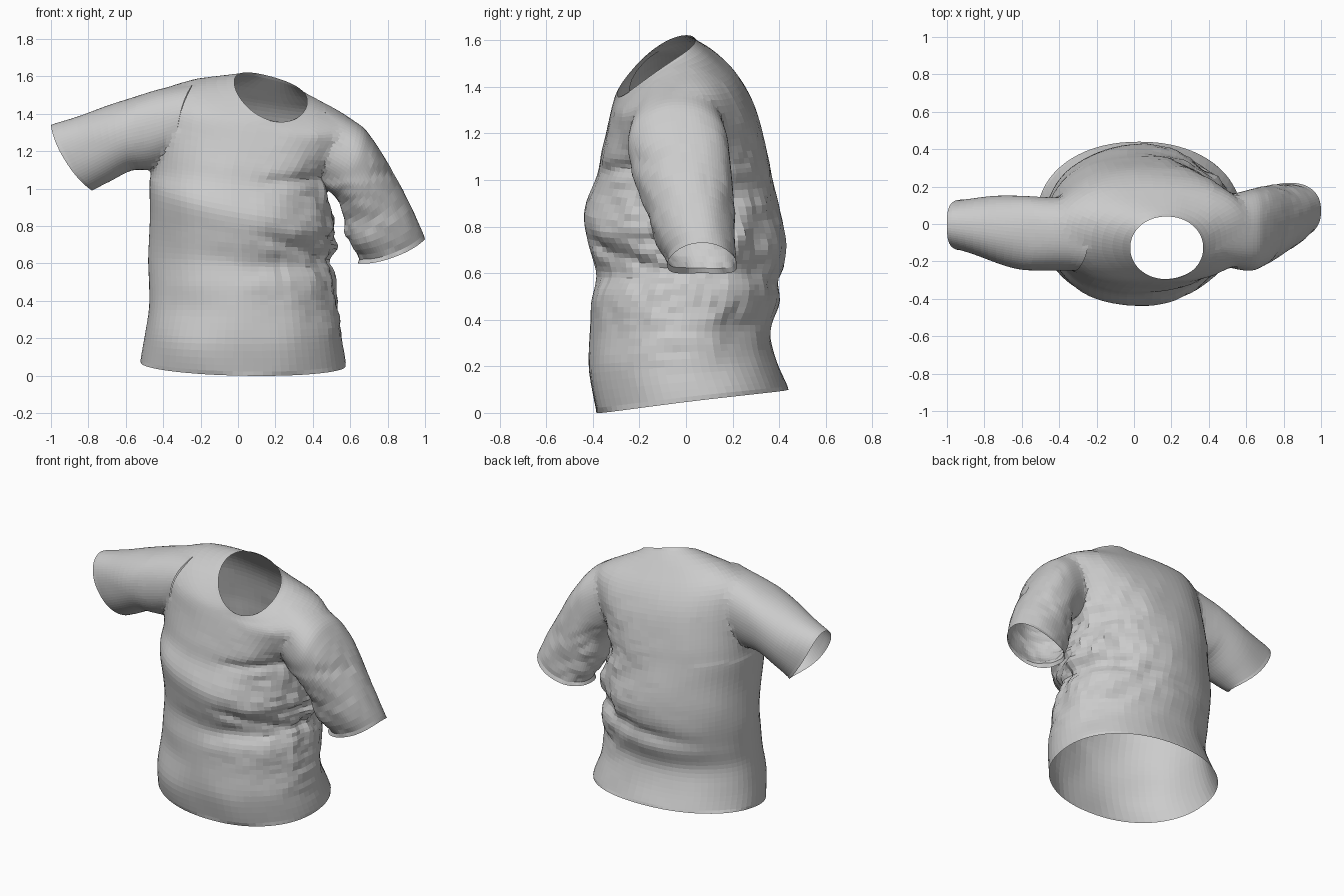
import bpy
import bmesh
from math import cos, sin, pi, exp
from mathutils import Vector, noise

cube = bpy.data.objects.get("Cube")
if cube:
    bpy.data.objects.remove(cube, do_unlink=True)

SEGMENTS = 72
STEPS = 5


def make_material(name, colour):
    mat = bpy.data.materials.new(name)
    mat.use_nodes = True
    mat.diffuse_color = colour
    for node in mat.node_tree.nodes:
        if node.type == 'BSDF_PRINCIPLED':
            node.inputs["Base Color"].default_value = colour
            node.inputs["Roughness"].default_value = 0.8
    return mat


cloth = make_material("grey cloth", (0.6, 0.6, 0.6, 1))
opening = bpy.data.materials.new("temporary opening")


def smooth_rows(rows):
    """Insert in-between rows along a Catmull-Rom spline."""
    result = []
    last = len(rows) - 1
    for i in range(last):
        before, start = rows[max(i - 1, 0)], rows[i]
        end, after = rows[i + 1], rows[min(i + 2, last)]
        for step in range(STEPS):
            t = step / STEPS
            result.append([
                b + t * (c - a + t * (2 * a - 5 * b + 4 * c - d
                                      + t * (3 * (b - c) + d - a))) / 2
                for a, b, c, d in zip(before, start, end, after)])
    result.append(rows[last])
    return result


def rounded(value, power):
    return (1 if value >= 0 else -1) * abs(value) ** power


def torso_point(row, angle):
    """Row: right, left, front, back, the heights at those sides, roundness."""
    right, left, front, back, z_right, z_left, z_front, z_back, power = row
    u, v = rounded(cos(angle), power), rounded(sin(angle), power)
    x = (right + left) / 2 + u * (left - right) / 2
    y = (front + back) / 2 + v * (back - front) / 2
    middle = (z_right + z_left) / 2
    z = middle + u * (z_left - z_right) / 2 + v * (z_back - z_front) / 2
    z += v * v * ((z_front + z_back) / 2 - middle)
    return Vector((x, y, z))


def sleeve_point(row, angle):
    """Row: outer x and z, inner x and z, front y, back y."""
    outer_x, outer_z, inner_x, inner_z, front, back = row
    u, v = rounded(cos(angle), 0.9), rounded(sin(angle), 0.9)
    half_x, half_z = (outer_x - inner_x) / 2, (outer_z - inner_z) / 2
    # the cuff bows outwards along the arm at the front and back
    bow = 0.18 * v * v * (1 if outer_x > 0 else -1)
    return Vector(((outer_x + inner_x) / 2 + u * half_x + bow * half_z,
                   (front + back) / 2 + v * (back - front) / 2,
                   (outer_z + inner_z) / 2 + u * half_z - bow * half_x))


def crumple(p, strength):
    """Gentle cloth waviness, with deep folds bunched at the left waist."""
    near = exp(-((p - Vector((0.46, 0.03, 0.75))).length / 0.4) ** 2)
    folds = noise.noise(Vector((p.x * 6, p.y * 6, p.z * 8 + p.x * 4)))
    creases = abs(noise.noise(Vector((p.x * 9, p.y * 9, p.z * 11)))) - 0.2
    side = min(max((p.x + 0.1 + max(p.y, 0)) / 0.5, 0), 1)
    tuck = side * exp(-((p.z - 0.56 - 0.1 * p.x) / 0.05) ** 2)
    # pleats pulled from the front of the chest towards the armpit
    front = min(max((p.x - 0.08) / 0.15, 0), 1) if p.y < 0 else 0
    pleat = front * exp(-((p.z - 1.02 - 0.08 * p.x) / 0.03) ** 2)
    pleat += front * exp(-((p.z - 0.78 + 0.3 * p.x) / 0.035) ** 2)
    ripple = 0.01 * noise.noise(p * 4)
    return strength * (ripple + near * (0.05 * folds + 0.05 * creases)
                       - 0.025 * tuck - 0.02 * pleat)


def loft(name, rows, point, strength):
    """Skin a closed tube through the rows; its end caps are marked as openings."""
    bm = bmesh.new()
    rings = []
    dense = smooth_rows(rows)
    for index, row in enumerate(dense):
        points = [point(row, 2 * pi * k / SEGMENTS) for k in range(SEGMENTS)]
        centre = sum(points, Vector()) / SEGMENTS
        edge = index in (0, len(dense) - 1)
        ring = []
        for p in points:
            out = (p - centre).normalized()
            ring.append(bm.verts.new(p if edge else p + out * crumple(p, strength)))
        rings.append(ring)
    for low, high in zip(rings, rings[1:]):
        for k in range(SEGMENTS):
            n = (k + 1) % SEGMENTS
            bm.faces.new((low[k], low[n], high[n], high[k]))
    for ring in (rings[0], rings[-1]):
        hub = bm.verts.new(sum((v.co for v in ring), Vector()) / SEGMENTS)
        for k in range(SEGMENTS):
            cap = bm.faces.new((ring[k], ring[(k + 1) % SEGMENTS], hub))
            cap.material_index = 1
    bmesh.ops.recalc_face_normals(bm, faces=bm.faces)
    mesh = bpy.data.meshes.new(name)
    bm.to_mesh(mesh)
    bm.free()
    mesh.materials.append(cloth)
    mesh.materials.append(opening)
    obj = bpy.data.objects.new(name, mesh)
    bpy.context.scene.collection.objects.link(obj)
    return obj


# Body, from hem to neckline
shirt = loft("shirt", [
    (-.52, .575, -.385, .44, .07, .05, 0, .1, .93),
    (-.5, .555, -.42, .39, .2, .2, .17, .22, .95),
    (-.48, .54, -.41, .365, .35, .35, .35, .35, 1),
    (-.475, .53, -.405, .4, .48, .48, .48, .48, 1),
    (-.475, .52, -.385, .42, .63, .6, .61, .6, 1),
    (-.475, .51, -.415, .425, .8, .7, .73, .72, 1),
    (-.475, .5, -.44, .405, .98, .82, .87, .86, .97),
    (-.47, .49, -.385, .37, 1.08, .98, 1.02, 1.02, .94),
    (-.46, .52, -.365, .345, 1.19, 1.08, 1.12, 1.13, .9),
    (-.44, .58, -.335, .3, 1.35, 1.21, 1.23, 1.29, .85),
    (-.42, .62, -.315, .23, 1.5, 1.345, 1.31, 1.42, .82),
    (-.28, .5, -.305, .15, 1.565, 1.425, 1.345, 1.51, .87),
    (-.02, .37, -.295, .04, 1.57, 1.465, 1.365, 1.6, .97),
], torso_point, 1)

# Sleeves: the right one is raised, the left one hangs
right_sleeve = loft("right_sleeve", [
    (-.24, 1.56, -.32, 1.16, -.25, .14),
    (-.42, 1.535, -.45, 1.1, -.25, .145),
    (-.6, 1.475, -.57, 1.1, -.24, .15),
    (-.82, 1.4, -.69, 1.04, -.19, .145),
    (-1, 1.34, -.78, .99, -.14, .13),
], sleeve_point, 1)
left_sleeve = loft("left_sleeve", [
    (.46, 1.44, .38, 1.04, -.22, .14),
    (.645, 1.35, .48, .98, -.25, .18),
    (.71, 1.28, .53, .93, -.24, .19),
    (.81, 1.12, .565, .85, -.2, .2),
    (.925, .9, .6, .73, -.14, .21),
    (1, .73, .64, .6, -.08, .22),
], sleeve_point, 0.5)

# Join the sleeves to the body
for sleeve in (right_sleeve, left_sleeve):
    union = shirt.modifiers.new("join " + sleeve.name, 'BOOLEAN')
    union.operation = 'UNION'
    union.solver = 'EXACT'
    union.object = sleeve
bpy.context.view_layer.update()
graph = bpy.context.evaluated_depsgraph_get()
joined = bpy.data.meshes.new_from_object(shirt.evaluated_get(graph))
shirt.modifiers.clear()
shirt.data = joined
for sleeve in (right_sleeve, left_sleeve):
    bpy.data.objects.remove(sleeve, do_unlink=True)

# Open the hem, neck and cuffs, then soften the shoulder seams
bm = bmesh.new()
bm.from_mesh(joined)
caps = [f for f in bm.faces if f.material_index == 1]
bmesh.ops.delete(bm, geom=caps, context='FACES')
seams = [v for v in bm.verts
         if 0.34 < abs(v.co.x - 0.09) < 0.62 and v.co.z > 1.05 and not v.is_boundary]
for _ in range(8):
    bmesh.ops.smooth_vert(bm, verts=seams, factor=0.5,
                          use_axis_x=True, use_axis_y=True, use_axis_z=True)
bm.to_mesh(joined)
bm.free()
joined.materials.pop(index=1)
bpy.data.materials.remove(opening)
